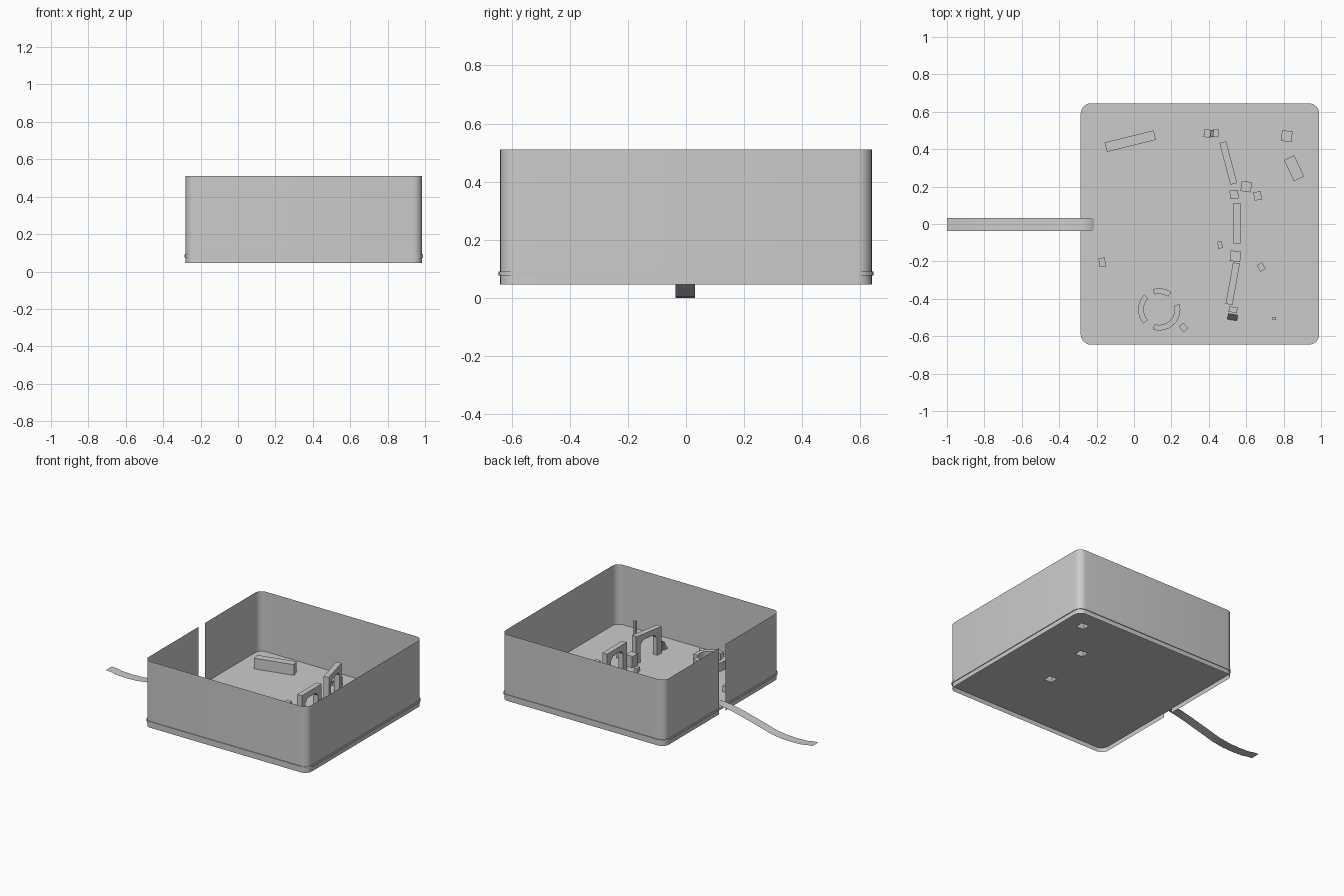
import bpy, bmesh
from math import sin, cos, pi, radians, atan2, hypot
from mathutils import Matrix

if "Cube" in bpy.data.objects:
    bpy.data.objects.remove(bpy.data.objects["Cube"])

X0, X1, Y1 = -0.28, 0.985, 0.64      # wall footprint
FLOOR = 0.09


def finish(name, bm, smooth=False, fix=True):
    if fix:
        bmesh.ops.recalc_face_normals(bm, faces=bm.faces)
    me = bpy.data.meshes.new(name)
    bm.to_mesh(me)
    bm.free()
    ob = bpy.data.objects.new(name, me)
    bpy.context.collection.objects.link(ob)
    if smooth:
        bpy.ops.object.select_all(action='DESELECT')
        ob.select_set(True)
        bpy.context.view_layer.objects.active = ob
        bpy.ops.object.shade_smooth_by_angle()
    return ob


def prism(name, pts, z0, z1, smooth=False):
    """Extrude a plan outline from z0 to z1."""
    bm = bmesh.new()
    f = bm.faces.new([bm.verts.new((x, y, z0)) for x, y in pts])
    r = bmesh.ops.extrude_face_region(bm, geom=[f])
    for v in r['geom']:
        if isinstance(v, bmesh.types.BMVert):
            v.co.z = z1
    return finish(name, bm, smooth)


def block(name, x, y, sx, sy, z1, rot=0.0, z0=0.08, hollow=False):
    bm = bmesh.new()
    m = (Matrix.Translation((x, y, (z0 + z1) / 2)) @ Matrix.Rotation(radians(rot), 4, 'Z')
         @ Matrix.Diagonal((sx, sy, z1 - z0, 1)))
    bmesh.ops.create_cube(bm, size=1, matrix=m)
    if hollow:
        low = [f for f in bm.faces if all(v.co.z < z0 + 1e-4 for v in f.verts)]
        bmesh.ops.delete(bm, geom=low, context='FACES_ONLY')
    return finish(name, bm, fix=False)


def rounded(grow=0.0, r=0.05, n=6):
    """Rounded rectangle, starting and ending on the -x side."""
    r += grow
    x0, x1, y1 = X0 - grow, X1 + grow, Y1 + grow
    pts = []
    for cx, cy, a in ((x0 + r, y1 - r, 180), (x1 - r, y1 - r, 90),
                      (x1 - r, -y1 + r, 0), (x0 + r, -y1 + r, -90)):
        for i in range(n + 1):
            t = radians(a - 90 * i / n)
            pts.append((cx + r * cos(t), cy + r * sin(t)))
    return pts


# thin wall sheet with a slot on the path side
outline = [(X0, 0.033)] + rounded() + [(X0, -0.037)]
bm = bmesh.new()
lo = [bm.verts.new((x, y, 0.045)) for x, y in outline]
hi = [bm.verts.new((x, y, 0.51)) for x, y in outline]
for i in range(len(lo) - 1):
    bm.faces.new((lo[i + 1], lo[i], hi[i], hi[i + 1]))
finish("wall", bm, True, fix=False)

# floor slab, slightly proud of the wall
floor = prism("floor", rounded(0.005), 0.076, FLOOR)

# entrance strip: wavy sheet running out of the slot
path = [(-0.215, 0.09), (-0.24, 0.106), (-0.28, 0.108), (-0.36, 0.096), (-0.44, 0.078),
        (-0.52, 0.057), (-0.60, 0.036), (-0.68, 0.014), (-0.76, 0.003), (-0.84, 0.0),
        (-0.92, 0.003), (-0.965, 0.012), (-1.0, 0.013)]
bm = bmesh.new()
rows = [(bm.verts.new((x, -0.037, z)), bm.verts.new((x, 0.031, z))) for x, z in path]
for a, b in zip(rows, rows[1:]):
    bm.faces.new((a[0], a[1], b[1], b[0]))
for f in bm.faces:
    f.normal_update()
    if f.normal.z < 0:
        f.normal_flip()
finish("entrance_strip", bm, True, fix=False)

# hollow blocks that open through the floor
for i, (x, y, s, z1, rot) in enumerate([(0.817, 0.47, 0.057, 0.15, -5),
                                        (0.60, 0.20, 0.055, 0.16, -8),
                                        (0.542, -0.172, 0.056, 0.17, -5)]):
    block(f"hollow_block_{i}", x, y, s, s, z1, rot, 0.076, hollow=True)
    cut = block(f"floor_cutter_{i}", x, y, s, s, 0.2, rot, 0.0)
    cut.hide_render = True
    cut.hide_viewport = True
    mod = floor.modifiers.new("hole", 'BOOLEAN')
    mod.operation = 'DIFFERENCE'
    mod.object = cut
    mod.solver = 'EXACT'


# gates along the middle
def gate(name, a, b, thick=0.037, top=0.28, leg=0.04, beam=0.04, ch=0.025):
    L = hypot(b[0] - a[0], b[1] - a[1])
    h = L / 2
    z0, w = 0.08, h - leg
    prof = [(-h, z0), (-h, top), (h, top), (h, z0), (w, z0), (w, top - beam - ch),
            (w - ch, top - beam), (-w + ch, top - beam), (-w, top - beam - ch), (-w, z0)]
    bm = bmesh.new()
    f = bm.faces.new([bm.verts.new((x, -thick / 2, z)) for x, z in prof])
    r = bmesh.ops.extrude_face_region(bm, geom=[f])
    bmesh.ops.translate(bm, vec=(0, thick, 0),
                        verts=[v for v in r['geom'] if isinstance(v, bmesh.types.BMVert)])
    bm.transform(Matrix.Translation(((a[0] + b[0]) / 2, (a[1] + b[1]) / 2, 0))
                 @ Matrix.Rotation(atan2(b[1] - a[1], b[0] - a[0]), 4, 'Z'))
    finish(name, bm)


gate("gate_back", (0.475, 0.438), (0.533, 0.215))
gate("gate_middle", (0.551, 0.112), (0.551, -0.105))
gate("gate_front", (0.548, -0.208), (0.508, -0.43))

# broken ring of curved low walls
for i, (a0, a1, z1) in enumerate([(135, 222, 0.15), (55, 108, 0.16), (-108, 15, 0.15)]):
    n = 8
    ang = [radians(a0 + (a1 - a0) * k / n) for k in range(n + 1)]
    pts = [(0.135 + 0.113 * cos(t), -0.457 + 0.113 * sin(t)) for t in ang]
    pts += [(0.135 + 0.083 * cos(t), -0.457 + 0.083 * sin(t)) for t in reversed(ang)]
    prism(f"ring_wall_{i}", pts, 0.08, z1, True)

# loose blocks: x, y, size x, size y, top z, rotation
for name, *d in [("long_barrier", -0.02, 0.443, 0.27, 0.052, 0.165, 14),
                 ("slab", 0.856, 0.298, 0.06, 0.124, 0.14, 25),
                 ("cube_a", 0.535, 0.158, 0.045, 0.045, 0.14, 5),
                 ("cube_b", 0.661, 0.15, 0.04, 0.045, 0.14, 8),
                 ("cube_c", 0.46, -0.112, 0.024, 0.036, 0.12, 5),
                 ("cube_d", 0.68, -0.23, 0.032, 0.04, 0.13, 30),
                 ("cube_e", -0.17, -0.205, 0.034, 0.048, 0.13, 8),
                 ("cube_f", 0.265, -0.553, 0.032, 0.04, 0.13, 40),
                 ("thin_post", 0.75, -0.505, 0.018, 0.018, 0.22, 0),
                 ("back_step_left", 0.392, 0.484, 0.035, 0.042, 0.12, -8),
                 ("back_step_right", 0.438, 0.486, 0.03, 0.042, 0.15, -8),
                 ("front_step", 0.53, -0.458, 0.045, 0.03, 0.15, -8)]:
    block(name, *d)


# small wedges leaning on the steps
def wedge(name, x, y, run, width, z0, z1, rot):
    bm = bmesh.new()
    prof = [(-run / 2, z0), (run / 2, z0), (run / 2, z1)]
    a = [bm.verts.new((p, -width / 2, z)) for p, z in prof]
    b = [bm.verts.new((p, width / 2, z)) for p, z in prof]
    bm.faces.new(a)
    bm.faces.new(b[::-1])
    for i in range(3):
        j = (i + 1) % 3
        bm.faces.new((a[i], b[i], b[j], a[j]))
    bm.transform(Matrix.Translation((x, y, 0)) @ Matrix.Rotation(radians(rot), 4, 'Z'))
    finish(name, bm)


wedge("back_ramp", 0.416, 0.483, 0.022, 0.036, 0.085, 0.15, -8)
wedge("front_ramp", 0.527, -0.499, 0.035, 0.052, 0.085, 0.15, 82)
